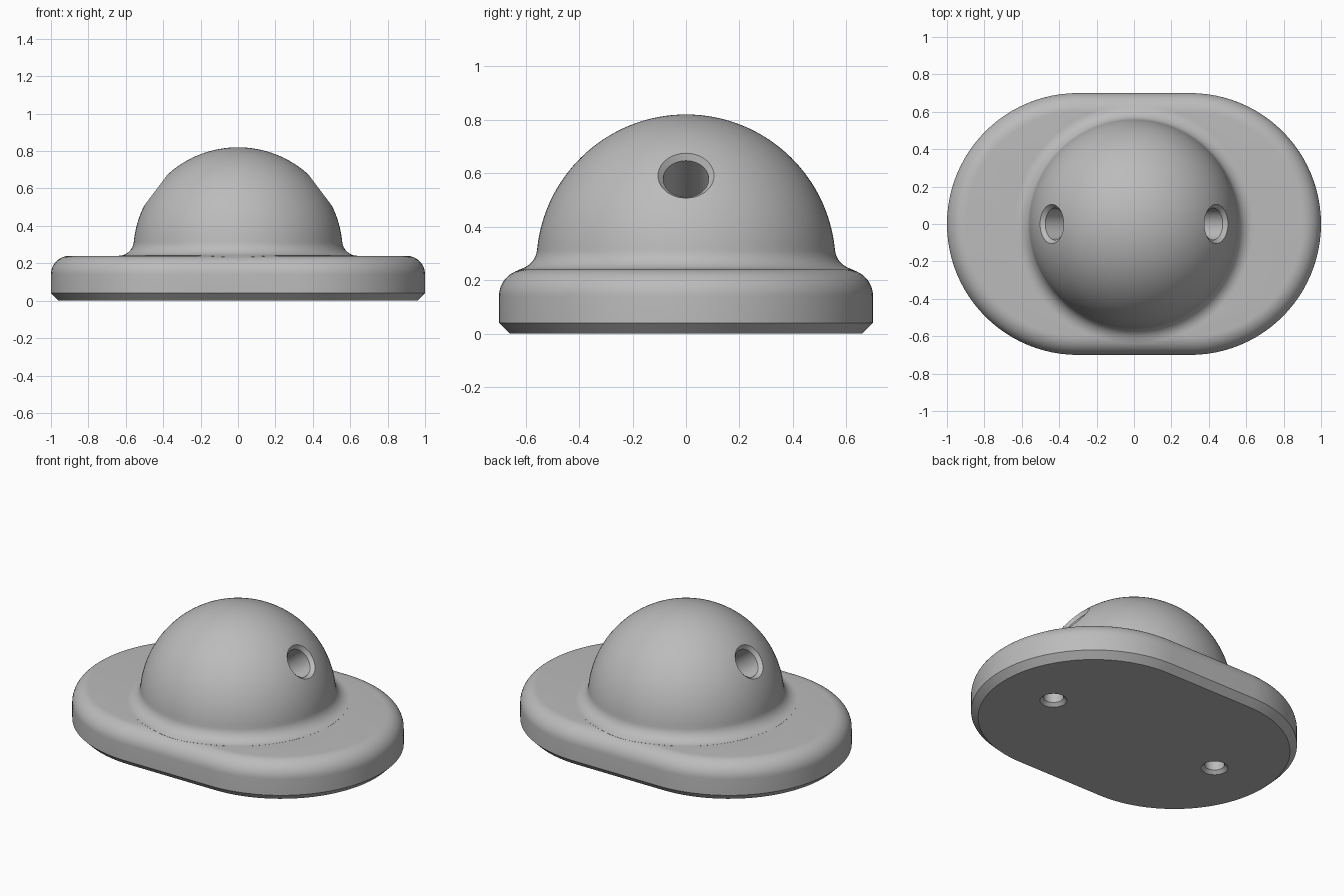
import bpy
import bmesh
from math import sin, cos, pi, hypot, sqrt, atan2, radians
from mathutils import Matrix

if "Cube" in bpy.data.objects:
    bpy.data.objects.remove(bpy.data.objects["Cube"], do_unlink=True)

grey = bpy.data.materials.new("plain grey")
grey.diffuse_color = (0.5, 0.5, 0.5, 1)
grey.use_nodes = True
grey.node_tree.nodes["Principled BSDF"].inputs["Base Color"].default_value = (0.5, 0.5, 0.5, 1)

HALF_STRAIGHT, END_R, TOP, ROUND = 0.3, 0.7, 0.24, 0.1
DOME_R, DOME_Z, FILLET = 0.56, 0.26, 0.08


def loft(name, rings):
    """Skin closed rings of points in order and cap both ends."""
    bm = bmesh.new()
    loops = [[bm.verts.new(p) for p in ring] for ring in rings]
    n = len(loops[0])
    for a, b in zip(loops, loops[1:]):
        for i in range(n):
            j = (i + 1) % n
            bm.faces.new((a[i], a[j], b[j], b[i]))
    bm.faces.new(loops[0][::-1])
    bm.faces.new(loops[-1])
    bmesh.ops.recalc_face_normals(bm, faces=bm.faces)
    mesh = bpy.data.meshes.new(name)
    bm.to_mesh(mesh)
    bm.free()
    mesh.materials.append(grey)
    obj = bpy.data.objects.new(name, mesh)
    bpy.context.collection.objects.link(obj)
    return obj


def circle(r, z, n=96):
    return [(r * cos(2 * pi * i / n), r * sin(2 * pi * i / n), z) for i in range(n)]


def stadium(r, z, n=48):
    ring = []
    for side, start in ((1, -pi / 2), (-1, pi / 2)):
        for i in range(n + 1):
            a = start + pi * i / n
            ring.append((side * HALF_STRAIGHT + r * cos(a), r * sin(a), z))
    return ring


def boolean(target, tool, operation):
    mod = target.modifiers.new(operation.lower(), 'BOOLEAN')
    mod.operation = operation
    mod.solver = 'EXACT'
    mod.object = tool
    bpy.context.view_layer.objects.active = target
    bpy.ops.object.modifier_apply(modifier=mod.name)
    bpy.data.objects.remove(tool, do_unlink=True)


# Base plate: chamfered foot, straight wall, rounded top edge
rings = [stadium(END_R - 0.04, 0), stadium(END_R, 0.04)]
for i in range(13):
    a = pi / 2 * i / 12
    rings.append(stadium(END_R - ROUND + ROUND * cos(a), TOP - ROUND + ROUND * sin(a)))
body = loft("domed_base", rings)

# Dome with a concave fillet that follows the rounded plate edge
fz = TOP + FILLET
fr = sqrt((DOME_R + FILLET) ** 2 - (fz - DOME_Z) ** 2)
tilt = atan2(fz - DOME_Z, fr)
rings = [circle(fr, 0.1)]
for i in range(13):
    t = i / 12
    a = -pi / 2 - t * (pi / 2 - tilt)
    ring = []
    for x, y, z in circle(fr + FILLET * cos(a), fz + FILLET * sin(a) + 0.0005):
        edge = END_R - hypot(max(abs(x) - HALF_STRAIGHT, 0), y)
        over = max(ROUND - edge, 0)
        drop = ROUND - sqrt(ROUND ** 2 - over ** 2)
        ring.append((x, y, z - drop * (1 - t)))
    rings.append(ring)
for i in range(1, 40):
    a = tilt + (pi / 2 - tilt) * i / 40
    rings.append(circle(DOME_R * cos(a), DOME_Z + DOME_R * sin(a)))
dome = loft("dome", rings)
boolean(body, dome, 'UNION')

# Chamfered cord holes slanting down into the dome, and blind screw holes below
for side in (-1, 1):
    cord = loft("cord_hole_cutter", [circle(r, z, 64) for r, z in
                ((0.085, 0), (0.085, 0.53), (0.105, 0.55), (0.155, 0.6))])
    cord.data.transform(Matrix.Translation((0, 0, DOME_Z))
                        @ Matrix.Rotation(side * radians(53), 4, 'Y'))
    boolean(body, cord, 'DIFFERENCE')

    screw = loft("screw_hole_cutter", [circle(r, z, 48) for r, z in
                 ((0.097, -0.02), (0.077, 0), (0.057, 0.02), (0.057, 0.16))])
    screw.data.transform(Matrix.Translation((side * 0.6, 0, 0)))
    boolean(body, screw, 'DIFFERENCE')

bpy.ops.object.select_all(action='DESELECT')
body.select_set(True)
bpy.context.view_layer.objects.active = body
bpy.ops.object.shade_smooth_by_angle(angle=radians(30))
